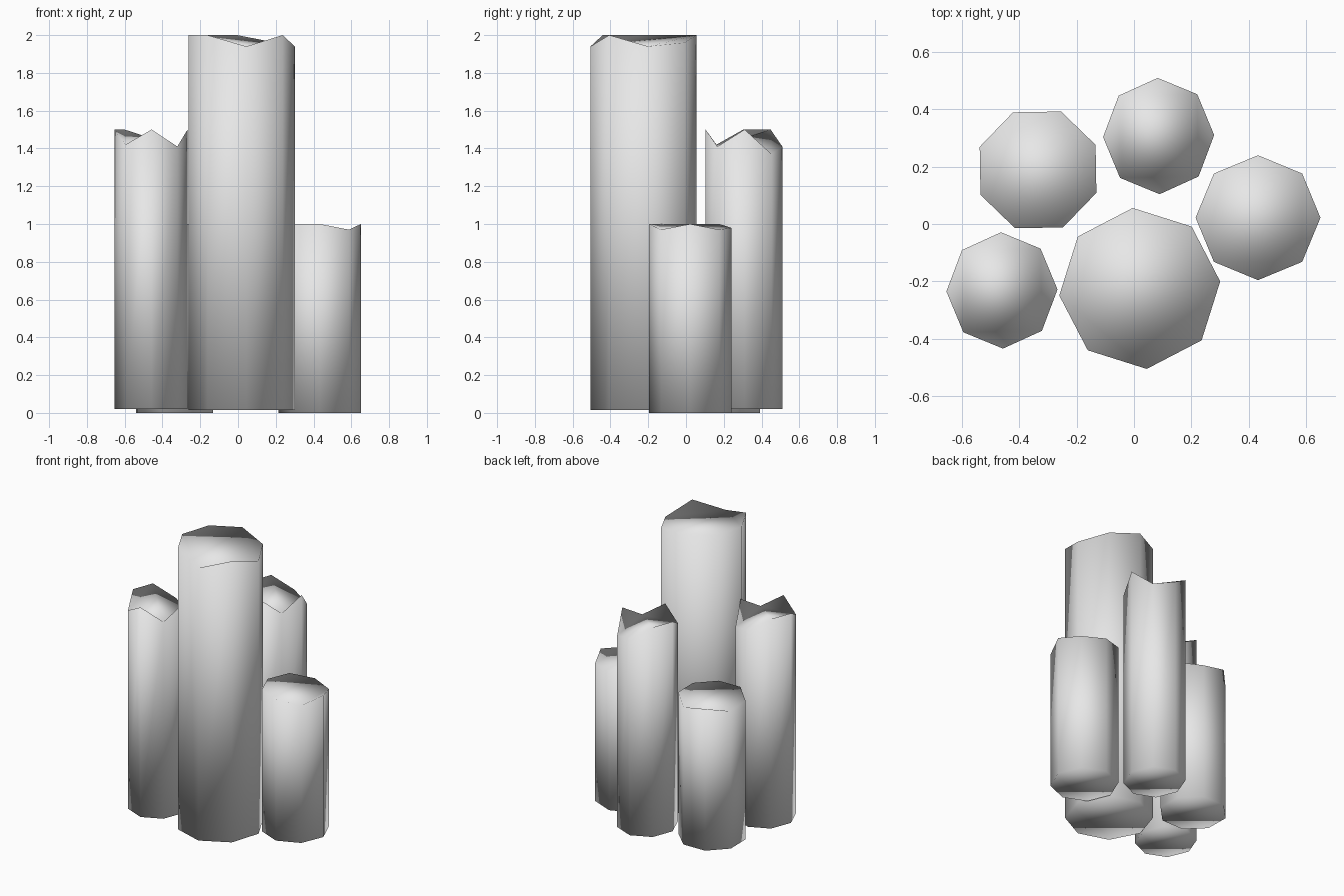
import bpy
import bmesh
from math import cos, sin, radians

if "Cube" in bpy.data.objects:
    bpy.data.objects.remove(bpy.data.objects["Cube"])

# Plain grey wax
WAX = (0.8, 0.8, 0.8, 1.0)
wax = bpy.data.materials.new("grey_wax")
wax.use_nodes = True
wax.diffuse_color = WAX
wax.node_tree.nodes["Principled BSDF"].inputs["Base Color"].default_value = WAX

# Drop of each rim corner below the top, counter-clockwise
WORN_RIM = (0, 0.03, 0.02, 0, 0, 0, 0, 0.03)
JAGGED_RIM = (0, 0.13, 0.09, 0, 0, 0.08, 0, 0.09)


def column(name, centre, radius, base, top, turn, rim, drop_scale=1.0):
    """Eight-sided smooth column with an uneven capped rim."""
    bm = bmesh.new()
    lower, upper = [], []
    for i, drop in enumerate(rim):
        a = radians(turn + i * 360 / len(rim))
        x = centre[0] + radius[0] * cos(a)
        y = centre[1] + radius[1] * sin(a)
        lower.append(bm.verts.new((x, y, base)))
        upper.append(bm.verts.new((x, y, top - drop * drop_scale)))
    n = len(rim)
    for i in range(n):
        j = (i + 1) % n
        bm.faces.new((lower[i], lower[j], upper[j], upper[i]))
    bm.faces.new(upper)
    bm.faces.new(lower[::-1])
    for face in bm.faces:
        face.smooth = True
    mesh = bpy.data.meshes.new(name)
    bm.to_mesh(mesh)
    bm.free()
    mesh.materials.append(wax)
    obj = bpy.data.objects.new(name, mesh)
    bpy.context.collection.objects.link(obj)
    return obj


# Tall column and two short ones with a worn rim
column("tall_column", (0.02, -0.225), (0.282, 0.282), 0.015, 2.0, -40, WORN_RIM, 2.0)
column("short_column_left", (0.433, 0.022), (0.218, 0.218), 0.0, 1.0, 0, WORN_RIM)
column("short_column_right", (-0.335, 0.189), (0.219, 0.219), 0.0, 1.0, 113.5, WORN_RIM)

# Two middle columns with a jagged rim
for name, centre in (("middle_column_front", (-0.461, -0.232)),
                     ("middle_column_back", (0.086, 0.307))):
    column(name, centre, (0.194, 0.203), 0.02, 1.5, 1, JAGGED_RIM)
